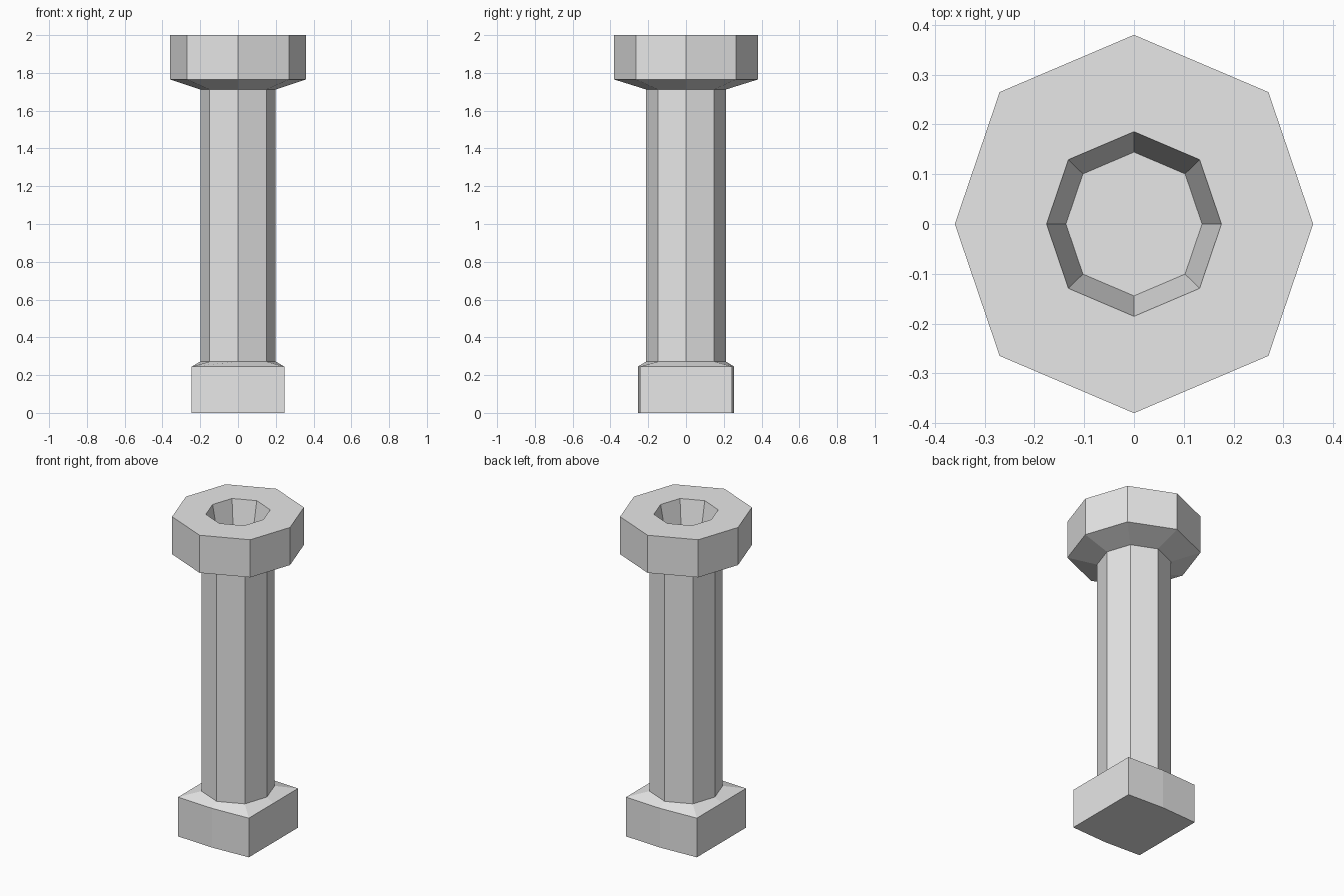
import bpy
import bmesh

cube = bpy.data.objects.get("Cube")
if cube:
    bpy.data.objects.remove(cube, do_unlink=True)

# One plain grey for the whole piece
grey = bpy.data.materials.new("light_grey")
grey.use_nodes = True
grey.diffuse_color = (0.8, 0.8, 0.8, 1)
grey.node_tree.nodes["Principled BSDF"].inputs["Base Color"].default_value = (0.8, 0.8, 0.8, 1)


def eight_points(side, corner, front):
    """Outline with two-way symmetry: side point, diagonal corner, front point."""
    cx, cy = corner
    return [(side, 0), (cx, cy), (0, front), (-cx, cy),
            (-side, 0), (-cx, -cy), (0, -front), (cx, -cy)]


OCTAGON = eight_points(0.36, (0.27, 0.265), 0.38)
BLOCK = eight_points(0.245, (0.245, 0.243), 0.255)


def loft(name, rings):
    """Join a stack of (outline, scale, z) rings with quads and cap both ends."""
    bm = bmesh.new()
    loops = [[bm.verts.new((x * s, y * s, z)) for x, y in outline]
             for outline, s, z in rings]
    for low, high in zip(loops, loops[1:]):
        for i in range(len(low)):
            j = (i + 1) % len(low)
            bm.faces.new((low[i], low[j], high[j], high[i]))
    bm.faces.new(loops[0][::-1])
    bm.faces.new(loops[-1])
    bmesh.ops.recalc_face_normals(bm, faces=bm.faces)
    mesh = bpy.data.meshes.new(name)
    bm.to_mesh(mesh)
    bm.free()
    mesh.materials.append(grey)
    obj = bpy.data.objects.new(name, mesh)
    bpy.context.collection.objects.link(obj)
    return obj


SHAFT = 0.555   # shaft size relative to the head

# Square foot, sloped shoulder, shaft, flared head and tapered socket
loft("pillar", [
    (BLOCK, 1, 0),
    (BLOCK, 1, 0.245),
    (OCTAGON, SHAFT, 0.272),
    (OCTAGON, SHAFT, 1.712),
    (OCTAGON, 1, 1.765),
    (OCTAGON, 1, 2.0),
    (OCTAGON, 0.488, 2.0),
    (OCTAGON, 0.38, 1.8),
])
